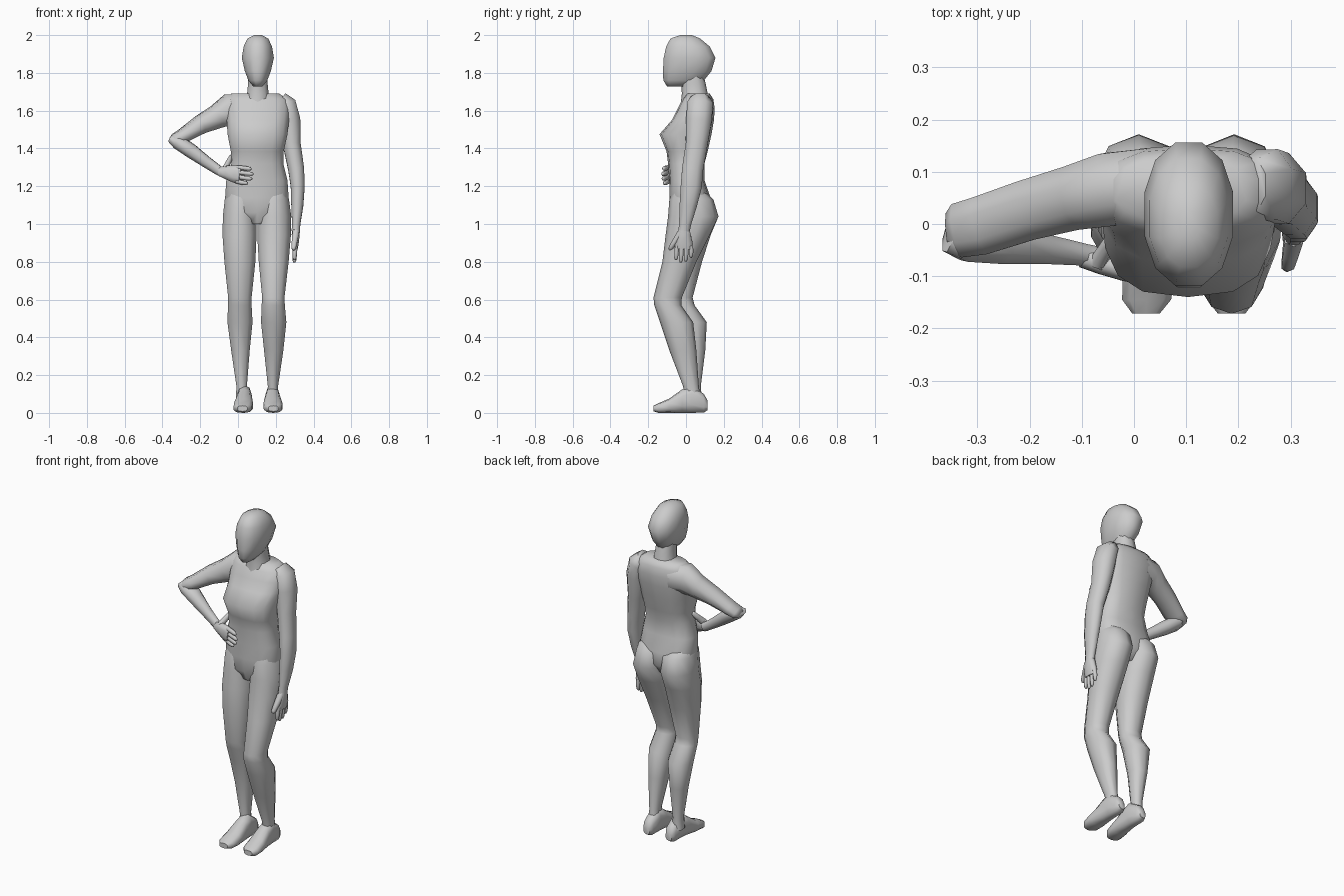
import bpy, bmesh, math
from mathutils import Vector as V


def loft(name, rings, angle=65):
    """Skin a list of equal-length point rings and cap both ends."""
    bm = bmesh.new()
    rows = [[bm.verts.new(p) for p in r] for r in rings]
    n = len(rows[0])
    for a, b in zip(rows, rows[1:]):
        for i in range(n):
            j = (i + 1) % n
            bm.faces.new((a[i], a[j], b[j], b[i]))
    bm.faces.new(rows[0][::-1])
    bm.faces.new(rows[-1])
    bmesh.ops.recalc_face_normals(bm, faces=bm.faces)
    me = bpy.data.meshes.new(name)
    bm.to_mesh(me)
    bm.free()
    ob = bpy.data.objects.new(name, me)
    bpy.context.collection.objects.link(ob)
    bpy.ops.object.select_all(action='DESELECT')
    ob.select_set(True)
    bpy.context.view_layer.objects.active = ob
    bpy.ops.object.shade_smooth_by_angle(angle=math.radians(angle))
    return ob


def unit(n, k):
    """Superellipse of n points; k < 1 makes it boxier."""
    out = []
    for i in range(n):
        t = 2 * math.pi * (i + 0.5) / n
        c, s = math.cos(t), math.sin(t)
        out.append((math.copysign(abs(c) ** k, c), math.copysign(abs(s) ** k, s)))
    m = max(p[0] for p in out)
    w = max(p[1] for p in out)
    return [(a / m, b / w) for a, b in out]


def stack(name, rows, axis='z', n=12, k=0.85, angle=65):
    """Loft of boxes: (level, x0, x1, v0, v1) along z or y."""
    rings = []
    for h, x0, x1, v0, v1 in rows:
        ring = []
        for a, b in unit(n, k):
            x = (x0 + x1) / 2 + a * (x1 - x0) / 2
            v = (v0 + v1) / 2 + b * (v1 - v0) / 2
            ring.append((x, v, h) if axis == 'z' else (x, h, v))
        rings.append(ring)
    return loft(name, rings, angle)


def tube(name, path, side, n=8):
    """Tube along a path of (x, y, z, radius along side, other radius)."""
    pts = [V(p[:3]) for p in path]
    rings = []
    for i, p in enumerate(path):
        t = (pts[min(i + 1, len(pts) - 1)] - pts[max(i - 1, 0)]).normalized()
        u = V(side)
        u = (u - t * u.dot(t)).normalized()
        w = t.cross(u)
        rings.append([pts[i] + u * a * p[3] + w * b * p[4] for a, b in unit(n, 0.95)])
    return loft(name, rings, 75)


def hand(name, wrist, along, across, thumb):
    """Palm, four fingers and a thumb; across points to the thumb side."""
    wrist, along, across = V(wrist), V(along).normalized(), V(across).normalized()

    def at(d, s):
        return wrist + along * d + across * s
    tube(name + "_palm", [(*at(-.01, 0), .024, .021), (*at(.03, 0), .036, .021),
                          (*at(.08, -.003), .047, .018), (*at(.108, -.004), .044, .014)], across)
    for i, length in enumerate((.075, .088, .083, .062)):
        s, e = .032 - i * .024, .034 - i * .026
        tube(f"{name}_finger_{i + 1}",
             [(*at(.09, s), .012, .013), (*at(.09 + length * .5, e), .0115, .012),
              (*at(.08 + length, e), .010, .010), (*at(.092 + length, e), .005, .005)], across, 6)
    base, tip = at(.02, .018), V(thumb)
    rows = [(*base.lerp(tip, f), r, r) for f, r in ((0, .018), (.5, .015), (.88, .012), (1, .005))]
    tube(name + "_thumb", rows, along.cross(across), 6)


# head and neck
stack("head", [(1.728, .080, .130, -.100, .030), (1.76, .055, .155, -.120, .095),
               (1.81, .036, .174, -.122, .135), (1.88, .020, .190, -.118, .156),
               (1.94, .030, .180, -.105, .125), (1.982, .050, .160, -.082, .075),
               (2.0, .085, .125, -.030, .030)], k=.9)
stack("neck", [(1.62, .03, .18, -.03, .13), (1.69, .048, .162, -.022, .115),
               (1.74, .053, .157, -.025, .105), (1.80, .055, .155, -.03, .09)], n=10)

# torso
stack("torso", [(1.0, .04, .16, -.06, .09), (1.06, -.05, .25, -.085, .13),
                (1.14, -.068, .268, -.088, .13), (1.23, -.062, .262, -.088, .098),
                (1.32, -.035, .240, -.095, .098), (1.385, -.038, .242, -.103, .115),
                (1.475, -.055, .262, -.140, .135), (1.55, -.06, .27, -.075, .148),
                (1.61, -.065, .275, -.045, .152), (1.66, -.055, .265, -.02, .145),
                (1.692, -.035, .215, .005, .125)], k=.75, n=14)

# legs, one nearly straight and one bent at the knee
stack("straight_leg", [(1.2, -.05, .06, -.06, .07), (1.13, -.07, .095, -.085, .145),
                       (1.04, -.080, .098, -.09, .172), (.94, -.082, .098, -.10, .13),
                       (.80, -.072, .092, -.10, .085), (.61, -.052, .072, -.085, .035),
                       (.57, -.053, .072, -.075, .045), (.48, -.056, .077, -.045, .110),
                       (.33, -.036, .062, -.012, .102), (.14, -.008, .047, .01, .078),
                       (.07, -.012, .050, .005, .085)], k=.9, n=10)
stack("bent_leg", [(1.2, .14, .25, -.06, .07), (1.13, .105, .270, -.088, .145),
                   (1.04, .102, .282, -.095, .172), (.94, .102, .280, -.108, .125),
                   (.80, .110, .268, -.125, .055), (.61, .128, .246, -.172, -.022),
                   (.57, .125, .248, -.168, -.025), (.48, .122, .256, -.138, .038),
                   (.33, .138, .240, -.088, .055), (.14, .158, .212, -.015, .068),
                   (.07, .152, .216, -.01, .08)], k=.9, n=10)

# feet
for name, cx, toe in (("straight_foot", .035, -.012), ("bent_foot", .183, .004)):
    rows = [(.115, .020, .015, .065, 0), (.095, .032, .002, .10, 0), (.03, .036, 0, .145, 0),
            (-.02, .040, 0, .125, .1), (-.09, .050, 0, .075, .5),
            (-.145, .047, 0, .052, .9), (-.172, .026, .008, .038, 1)]
    stack(name, [(y, cx + toe * f - w, cx + toe * f + w, a, b) for y, w, a, b, f in rows],
          axis='y', n=10, k=.75, angle=50)

# raised arm with the hand resting on the waist
tube("raised_upper_arm", [(.03, .075, 1.60, .085, .07), (-.05, .066, 1.605, .082, .07),
                          (-.11, .052, 1.568, .062, .062), (-.20, .028, 1.525, .048, .058),
                          (-.29, -.002, 1.468, .036, .056), (-.335, -.012, 1.445, .032, .052),
                          (-.355, -.014, 1.438, .018, .035)], (0, 0, 1))
tube("raised_forearm", [(-.352, -.012, 1.452, .022, .042), (-.315, -.022, 1.432, .036, .050),
                        (-.25, -.036, 1.388, .037, .040), (-.17, -.048, 1.330, .030, .028),
                        (-.10, -.058, 1.282, .025, .021), (-.08, -.062, 1.272, .025, .021)], (0, 0, 1))
hand("raised_hand", (-.088, -.066, 1.277), (.175, -.062, -.022), (.08, 0, 1), (-.032, -.01, 1.365))

# lowered arm hanging at the side
tube("lowered_arm", [(.225, .075, 1.662, .04, .05), (.255, .075, 1.635, .052, .068),
                     (.272, .068, 1.55, .058, .068), (.285, .056, 1.42, .047, .058),
                     (.308, .035, 1.29, .042, .056), (.316, .028, 1.20, .037, .056),
                     (.314, .012, 1.10, .032, .046), (.308, -.005, 1.00, .022, .032),
                     (.306, -.010, .965, .022, .030)], (1, 0, 0))
hand("lowered_hand", (.307, -.009, .975), (-.01, -.012, -.2), (0, -1, 0), (.293, -.088, .862))
